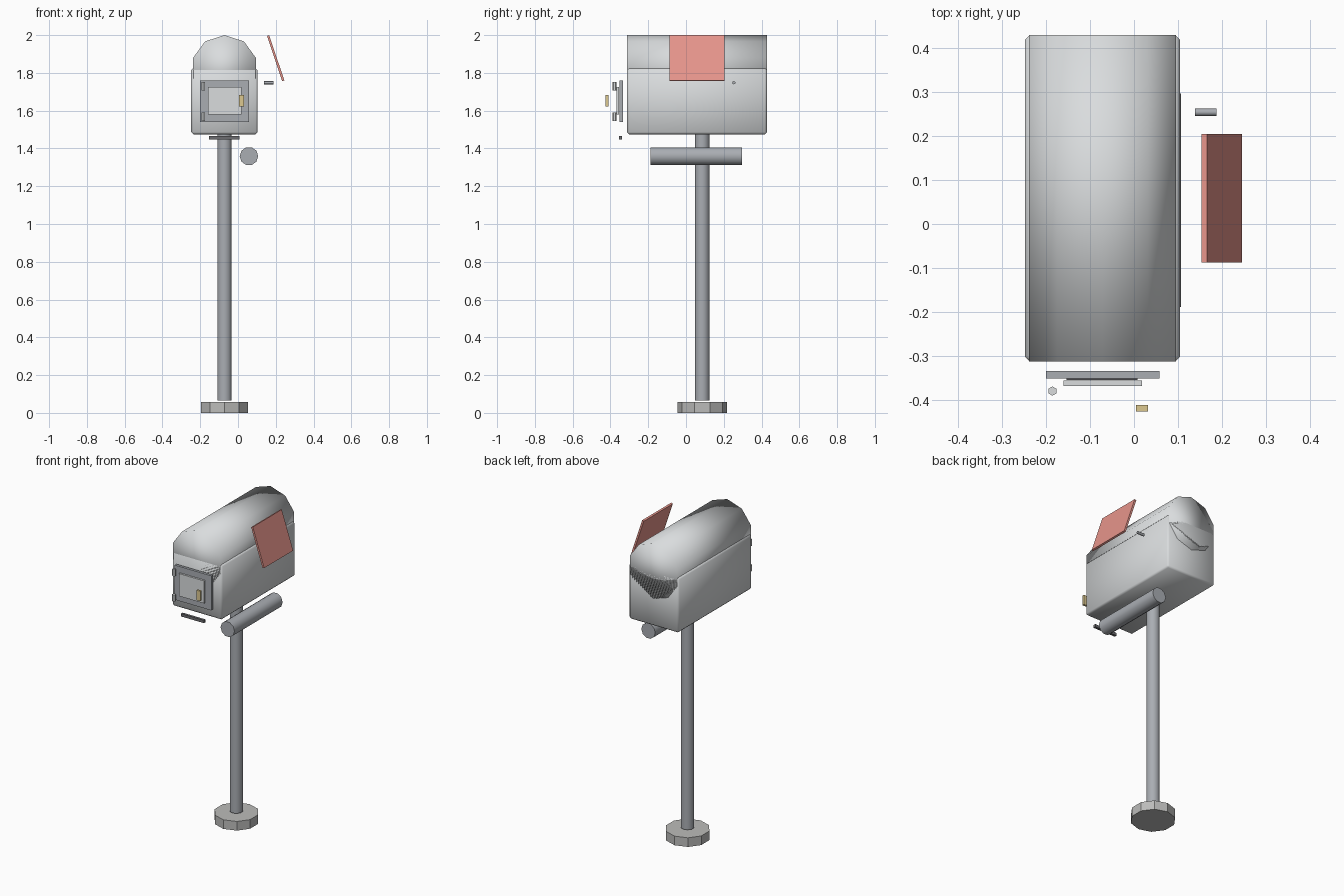
import bpy
from math import radians, pi

if "Cube" in bpy.data.objects:
    bpy.data.objects.remove(bpy.data.objects["Cube"])

CX = -0.0715            # shared axis of box, dome, post and base
BODY_Y = (-0.312, 0.429)


def paint(obj, color):
    if color:
        key = "paint_" + "_".join(f"{c:.2f}" for c in color)
        mat = bpy.data.materials.get(key) or bpy.data.materials.new(key)
        mat.diffuse_color = (*color, 1)
        mat.use_nodes = True
        mat.node_tree.nodes["Principled BSDF"].inputs["Base Color"].default_value = mat.diffuse_color
        obj.data.materials.append(mat)


def box(name, x, y, z, color=None, bevel=0, tilt=0):
    """Box from (min, max) ranges, optionally chamfered and tilted about y."""
    bpy.ops.mesh.primitive_cube_add(
        size=1, location=[sum(r) / 2 for r in (x, y, z)])
    obj = bpy.context.object
    obj.name = name
    obj.scale = [r[1] - r[0] for r in (x, y, z)]
    bpy.ops.object.transform_apply(location=False, rotation=False, scale=True)
    obj.rotation_euler.y = tilt
    if bevel:
        mod = obj.modifiers.new("chamfer", "BEVEL")
        mod.width, mod.segments = bevel, 1
    paint(obj, color)
    return obj


def tube(name, center, radius, length, sides, axis="z", spin=0, color=None, smooth=True):
    """Low-sided cylinder along the chosen axis."""
    rot = {"z": (0, 0, spin), "y": (pi / 2, spin, 0), "x": (0, pi / 2, 0)}[axis]
    bpy.ops.mesh.primitive_cylinder_add(
        vertices=sides, radius=radius, depth=length, location=center, rotation=rot)
    obj = bpy.context.object
    obj.name = name
    if smooth:
        bpy.ops.object.shade_smooth_by_angle(angle=radians(50))
    paint(obj, color)
    return obj


STEEL = (0.40, 0.42, 0.45)
DARK = (0.15, 0.15, 0.16)
BODY = (0.70, 0.72, 0.73)

# Base and post
tube("base", (CX, 0.086, 0.029), 0.131, 0.058, 10, color=(0.5, 0.5, 0.49), smooth=False)
tube("post", (CX, 0.086, 0.7705), 0.0395, 1.409, 10, color=STEEL)

# Mailbox body with rounded roof, soft shaded
body = box("mailbox_body", (CX - 0.176, CX + 0.176), BODY_Y, (1.475, 1.825), BODY, bevel=0.011)
body.data.shade_smooth()
roof = tube("mailbox_roof", (CX, sum(BODY_Y) / 2, 1.825), 0.175,
            BODY_Y[1] - BODY_Y[0], 10, axis="y", color=BODY, smooth=False)
roof.data.shade_smooth()

# Door with raised panel, handle and hinges
box("door", (-0.200, 0.058), (-0.351, -0.334), (1.541, 1.761), STEEL)
box("door_panel", (-0.160, 0.018), (-0.367, -0.355), (1.581, 1.724), BODY)
box("door_handle", (0.004, 0.032), (-0.425, -0.411), (1.621, 1.684), (0.72, 0.58, 0.28))
for label, z in (("upper", 1.729), ("lower", 1.568)):
    tube(label + "_hinge", (-0.185, -0.379, z), 0.0105, 0.043, 6, color=BODY, smooth=False)

# Lip below the door
box("door_lip", (-0.153, 0.008), (-0.354, -0.338), (1.448, 1.466), DARK)

# Newspaper tube beside the post
tube("newspaper_tube", (0.058, 0.054, 1.359), 0.049, 0.484, 10, axis="y",
     spin=radians(18), color=STEEL)

# Signal flag and its pivot pin
box("flag", (0.1935, 0.2055), (-0.087, 0.204), (1.7515, 2.0045), (0.80, 0.30, 0.26),
    tilt=radians(-18.5))
tube("flag_pivot", (0.163, 0.2535, 1.748), 0.0085, 0.049, 8, axis="x", color=STEEL)
